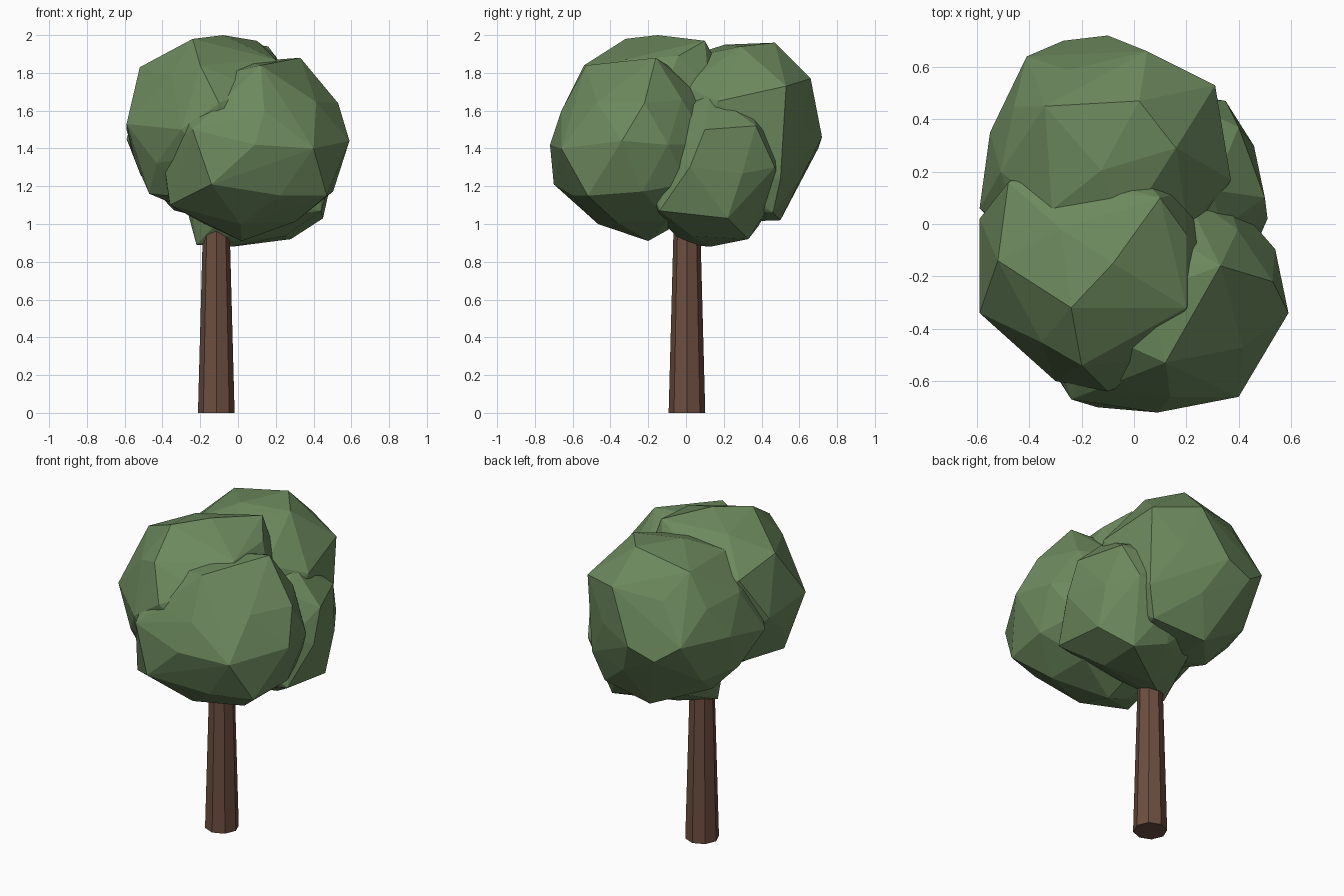
import bpy, bmesh, random
from mathutils import Vector, Euler

if "Cube" in bpy.data.objects:
    bpy.data.objects.remove(bpy.data.objects["Cube"], do_unlink=True)


def make_material(name, color):
    mat = bpy.data.materials.new(name)
    mat.use_nodes = True
    mat.diffuse_color = color
    bsdf = mat.node_tree.nodes["Principled BSDF"]
    bsdf.inputs["Base Color"].default_value = color
    bsdf.inputs["Roughness"].default_value = 0.9
    return mat


def add_object(name, bm, mat):
    mesh = bpy.data.meshes.new(name)
    bm.to_mesh(mesh)
    bm.free()
    mesh.materials.append(mat)
    obj = bpy.data.objects.new(name, mesh)
    bpy.context.collection.objects.link(obj)
    return obj


def leaf_clump(name, center, size, corners, mat):
    """Faceted ball, turned and pulled so that it has the given corners."""
    rng = random.Random(1)
    center, size = Vector(center), Vector(size)
    corners = [Vector(c) for c in corners]
    bm = bmesh.new()
    bmesh.ops.create_icosphere(bm, subdivisions=2, radius=1)
    ball = [v.co.copy() for v in bm.verts]

    def turned():
        turn = Euler([rng.uniform(0, 6.28) for _ in range(3)]).to_matrix()
        return [center + (turn @ p) * size for p in ball]

    def misfit(points):
        return sum(min((p - c).length_squared for p in points) for c in corners)

    # Use the turn whose vertices lie nearest the corners, then pull them there
    points = min((turned() for _ in range(150)), key=misfit)
    for v, p in zip(bm.verts, points):
        v.co = p
    free = list(bm.verts)
    for corner in corners:
        nearest = min(free, key=lambda v: (v.co - corner).length)
        nearest.co = corner
        free.remove(nearest)

    # Wrap the pulled points in clean facets
    hull = bmesh.new()
    for v in bm.verts:
        hull.verts.new(v.co)
    bm.free()
    bmesh.ops.convex_hull(hull, input=hull.verts)
    bmesh.ops.delete(hull, geom=[v for v in hull.verts if not v.link_faces],
                     context='VERTS')
    bmesh.ops.recalc_face_normals(hull, faces=hull.faces)
    return add_object(name, hull, mat)


bark = make_material("brown bark", (0.15, 0.075, 0.05, 1))
leaves = make_material("green leaves", (0.15, 0.25, 0.11, 1))

# Tapered eight-sided trunk, reaching up into the crown
bm = bmesh.new()
bmesh.ops.create_cone(bm, cap_ends=True, segments=8,
                      radius1=0.097, radius2=0.065, depth=1.2)
bmesh.ops.translate(bm, verts=bm.verts, vec=(-0.115, 0.005, 0.6))
add_object("trunk", bm, bark)

# Crown of four overlapping clumps: center, half size and main corners
leaf_clump("back_leaf_clump", (-.11, .22, 1.48), (.46, .47, .47), [
    (-.1, .72, 1.46), (.05, .66, 1.77), (.02, .47, 1.96), (-.34, .45, 1.89),
    (.16, .29, 1.94), (.31, .53, 1.73), (.37, .17, 1.65), (.3, .5, 1.24),
    (-.1, .5, 1.02), (-.41, .64, 1.5), (-.27, .7, 1.4), (-.59, .06, 1.45),
    (-.55, .35, 1.5), (.24, .46, 1.06)], leaves)
leaf_clump("front_leaf_clump", (.07, -.25, 1.4), (.5, .45, .46), [
    (.59, -.34, 1.44), (.09, -.72, 1.42), (.4, -.66, 1.4), (.47, -.52, 1.15),
    (-.14, -.7, 1.21), (.02, -.2, .91), (.33, -.16, 1.88), (.53, -.22, 1.64),
    (.12, -.53, 1.84), (-.36, -.48, 1.1), (-.24, -.67, 1.5),
    (.14, -.66, 1.6)], leaves)
leaf_clump("upper_leaf_clump", (-.12, -.16, 1.51), (.46, .46, .47), [
    (-.24, -.32, 1.98), (-.52, -.14, 1.83), (-.59, -.34, 1.53),
    (-.08, -.15, 2), (-.2, -.54, 1.84), (-.3, -.6, 1.5),
    (-.47, -.3, 1.16), (-.59, .02, 1.5), (.2, -.32, 1.87), (.2, -.04, 1.89),
    (.1, .1, 1.97), (-.48, .16, 1.76), (-.1, -.64, 1.64)], leaves)
leaf_clump("lower_leaf_clump", (.09, .13, 1.3), (.41, .39, .41), [
    (.45, .22, 1.03), (.44, -.14, 1.07), (-.03, .13, .88), (.28, .33, .92),
    (.5, .1, 1.5), (.4, .37, 1.52), (.51, .02, 1.3), (-.22, 0, .89),
    (.35, .47, 1.3), (.3, .13, 1.69)], leaves)
